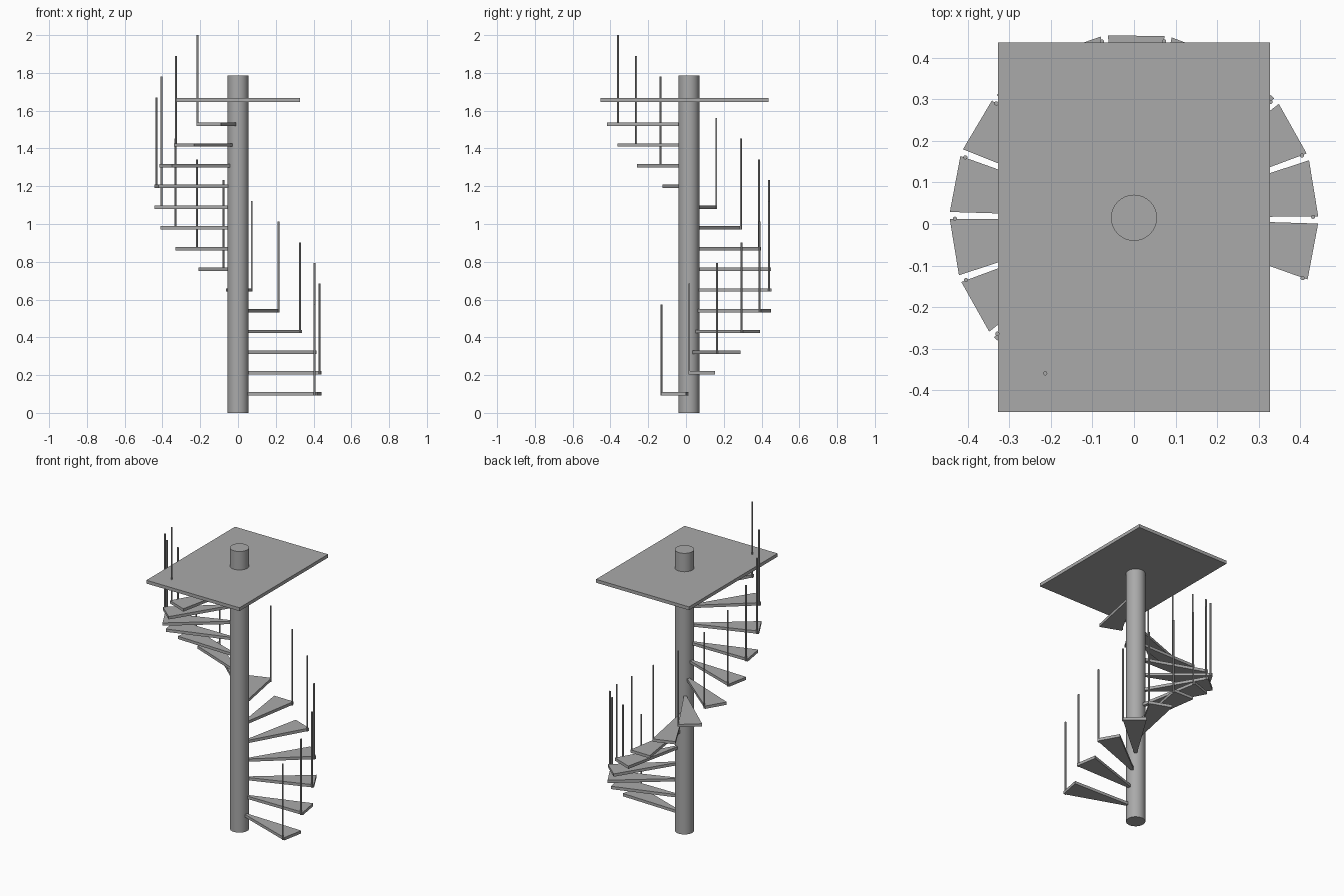
import bpy, bmesh, math
from mathutils import Matrix, Vector

cube = bpy.data.objects.get("Cube")
if cube:
    bpy.data.objects.remove(cube, do_unlink=True)

CENTRE_Y = 0.015          # axis of the spiral
STEPS = 14
FIRST_ANGLE, TURN = -10.7, 20.0
FIRST_Z, RISE = 0.093, 0.1097
TREAD_T = 0.018

grey = bpy.data.materials.new("plain grey")
grey.use_nodes = True
colour = (0.4, 0.4, 0.4, 1.0)
grey.diffuse_color = colour
grey.node_tree.nodes["Principled BSDF"].inputs["Base Color"].default_value = colour


def finish(name, bm, smooth=False):
    bmesh.ops.recalc_face_normals(bm, faces=bm.faces)
    mesh = bpy.data.meshes.new(name)
    bm.to_mesh(mesh)
    bm.free()
    mesh.materials.append(grey)
    obj = bpy.data.objects.new(name, mesh)
    bpy.context.collection.objects.link(obj)
    if smooth:
        bpy.ops.object.select_all(action='DESELECT')
        obj.select_set(True)
        bpy.context.view_layer.objects.active = obj
        bpy.ops.object.shade_smooth_by_angle(angle=math.radians(35))
    return obj


def cylinder(name, x, y, z0, z1, radius, sides):
    bm = bmesh.new()
    bmesh.ops.create_cone(bm, cap_ends=True, segments=sides, radius1=radius,
                          radius2=radius, depth=z1 - z0,
                          matrix=Matrix.Translation((x, y, (z0 + z1) / 2)))
    return finish(name, bm, True)


def tread(name, angle, z):
    """Wedge that narrows towards the column, with a straight outer edge."""
    bm = bmesh.new()
    outline = [(0.03, -0.0045), (0.438, -0.0685), (0.438, 0.0685), (0.03, 0.0045)]
    face = bm.faces.new([bm.verts.new((x, y, 0)) for x, y in outline])
    ext = bmesh.ops.extrude_face_region(bm, geom=[face])
    top = [v for v in ext["geom"] if isinstance(v, bmesh.types.BMVert)]
    bmesh.ops.translate(bm, verts=top, vec=(0, 0, TREAD_T))
    bm.transform(Matrix.Translation((0, CENTRE_Y, z)) @ Matrix.Rotation(angle, 4, 'Z'))
    return finish(name, bm)


# Central column
cylinder("column", 0, CENTRE_Y, 0, 1.785, 0.0555, 32)

# Square-edged landing at the top
bm = bmesh.new()
bmesh.ops.create_cube(bm, size=1, matrix=Matrix.Translation((0, -0.0075, 1.6575))
                      @ Matrix.Diagonal((0.654, 0.889, 0.021, 1)))
finish("landing", bm)

# Treads, each with a baluster at its leading outer corner
for i in range(STEPS):
    angle = math.radians(FIRST_ANGLE + TURN * i)
    z = FIRST_Z + RISE * i
    tread(f"tread_{i + 1}", angle, z)
    post = angle - math.radians(9.0)
    cylinder(f"baluster_{i + 1}", 0.431 * math.cos(post),
             CENTRE_Y + 0.431 * math.sin(post), z, z + 0.481, 0.005, 12)
